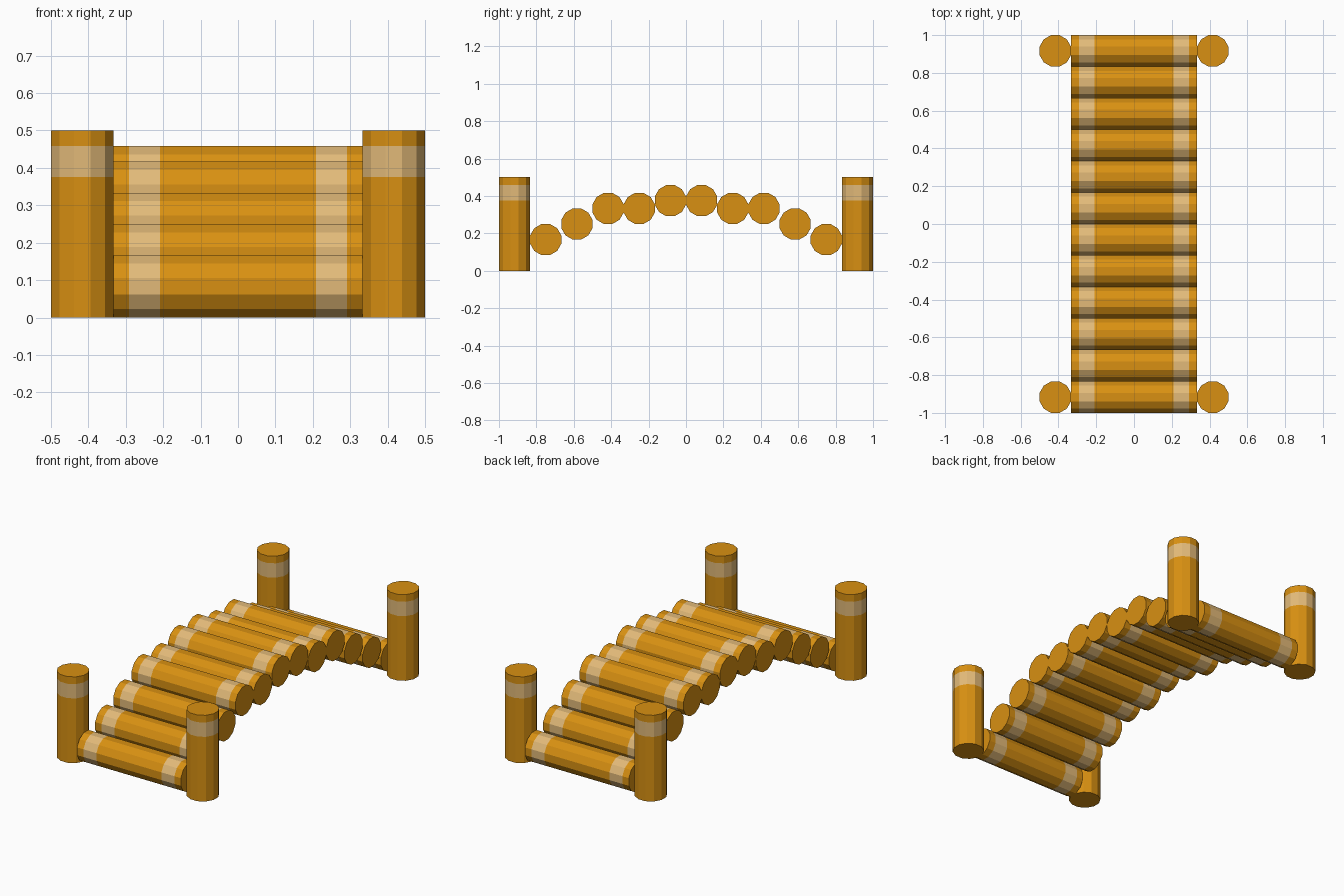
import bpy, bmesh, math
from mathutils import Matrix, Vector

if "Cube" in bpy.data.objects:
    bpy.data.objects.remove(bpy.data.objects["Cube"], do_unlink=True)

UNIT = 1 / 12            # half a log thickness
SIDES = 12


def make_material(name, rgb):
    mat = bpy.data.materials.new(name)
    mat.use_nodes = True
    mat.diffuse_color = (*rgb, 1)
    mat.node_tree.nodes["Principled BSDF"].inputs["Base Color"].default_value = (*rgb, 1)
    return mat


wood = make_material("golden wood", (0.69, 0.28, 0.006))
rope = make_material("pale tan band", (0.76, 0.49, 0.19))


def make_log(name, length, bands, matrix):
    """Faceted log along local z, centred, with flush bands given as (low, high)."""
    bm = bmesh.new()
    radius = UNIT / math.cos(math.pi / SIDES)
    bmesh.ops.create_cone(bm, cap_ends=True, segments=SIDES, radius1=radius,
                          radius2=radius, depth=length,
                          matrix=Matrix.Rotation(math.pi / SIDES, 4, "Z"))
    # Cut the band edges into the sides
    for height in [h for band in bands for h in band]:
        bmesh.ops.bisect_plane(bm, geom=bm.verts[:] + bm.edges[:] + bm.faces[:],
                               plane_co=(0, 0, height), plane_no=(0, 0, 1))
    for face in bm.faces:
        z = face.calc_center_median().z
        face.material_index = int(any(low < z < high for low, high in bands))
    bm.transform(matrix)
    mesh = bpy.data.meshes.new(name)
    bm.to_mesh(mesh)
    bm.free()
    mesh.materials.append(wood)
    mesh.materials.append(rope)
    obj = bpy.data.objects.new(name, mesh)
    bpy.context.collection.objects.link(obj)


# Arched deck: log heights from the middle outwards, in units
deck_bands = [(-3.5 * UNIT, -2.5 * UNIT), (2.5 * UNIT, 3.5 * UNIT)]
for i, height in enumerate((4.5, 4, 4, 3, 2, 1)):
    for side, label in ((-1, "front"), (1, "back")):
        place = Matrix.Translation(Vector((0, side * (2 * i + 1), height)) * UNIT)
        make_log(f"{label}_deck_log_{i + 1}", 8 * UNIT, deck_bands,
                 place @ Matrix.Rotation(math.pi / 2, 4, "Y"))

# Corner posts
for x, x_label in ((-1, "right"), (1, "left")):
    for y, y_label in ((-1, "front"), (1, "back")):
        place = Matrix.Translation(Vector((5 * x, 11 * y, 3)) * UNIT)
        make_log(f"{y_label}_{x_label}_post", 6 * UNIT,
                 [(1.5 * UNIT, 2.5 * UNIT)], place)
